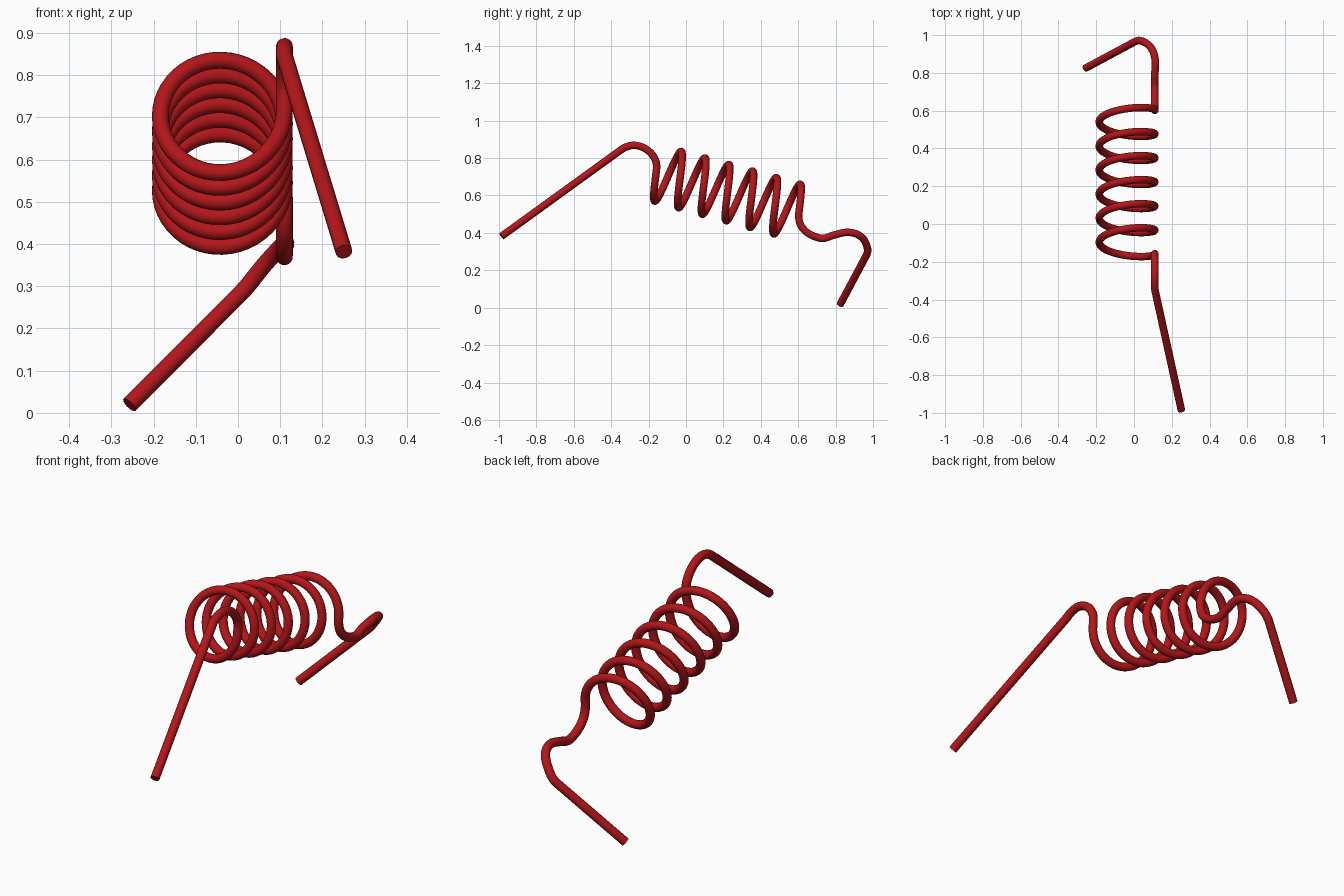
import bpy
from math import sin, cos, tau, radians
from mathutils import Vector
from mathutils.geometry import interpolate_bezier

if "Cube" in bpy.data.objects:
    bpy.data.objects.remove(bpy.data.objects["Cube"])

WIRE = 0.02
R = 0.147
TURNS = 6
START = Vector((-0.037, -0.16, 0.72))       # coil axis start
PITCH = Vector((0, 0.1273, -0.035))         # axis advance per turn
SIDE = Vector((1, 0, 0))
UP = PITCH.normalized().cross(SIDE).normalized()
if UP.z < 0:
    UP = -UP


def coil(u):
    a = tau * u
    return START + PITCH * u + SIDE * (R * cos(a)) - UP * (R * sin(a))


def smooth(points, t_in, t_out, steps=7):
    """Smooth curve through points with given end directions."""
    p = [Vector(q) for q in points]
    t = [(p[min(i + 1, len(p) - 1)] - p[max(i - 1, 0)]).normalized() for i in range(len(p))]
    t[0], t[-1] = t_in.normalized(), t_out.normalized()
    out = []
    for i in range(len(p) - 1):
        d = (p[i + 1] - p[i]).length / 2.9
        seg = interpolate_bezier(p[i], p[i] + t[i] * d, p[i + 1] - t[i + 1] * d, p[i + 1], steps)
        out += seg[:-1]
    return out + [p[-1]]


coil_dir = PITCH - UP * (tau * R)           # wire direction at both coil ends
front_tip = Vector((0.251, -0.986, 0.382))
back_tip = Vector((-0.257, 0.825, 0.019))

# front hook: long straight leg, then arch down into the coil
front = smooth([(0.11, -0.345, 0.846), (0.11, -0.275, 0.868), (0.11, -0.205, 0.842),
                (0.11, -0.162, 0.785), coil(0)],
               Vector((0, 0.83, 0.56)), coil_dir)

# coil
n = TURNS * 48
helix = [coil(i / 48) for i in range(1, n)]

# back hook: dip, arch and turn sideways into the short leg
bend = Vector((0.008, 0.967, 0.285))
back = smooth([coil(TURNS), (0.11, 0.625, 0.423), (0.11, 0.72, 0.371), (0.11, 0.79, 0.388),
               (0.113, 0.86, 0.403), (0.098, 0.92, 0.39), (0.06, 0.96, 0.348), bend],
              coil_dir, back_tip - bend)

path = [front_tip] + front + helix + back + [back_tip]

# sweep the round wire along the path
curve = bpy.data.curves.new("spring_wire", 'CURVE')
curve.dimensions = '3D'
curve.bevel_depth = WIRE
curve.bevel_resolution = 6
curve.use_fill_caps = True
spline = curve.splines.new('POLY')
spline.points.add(len(path) - 1)
for pt, co in zip(spline.points, path):
    pt.co = (*co, 1)
spring = bpy.data.objects.new("spring_wire", curve)
bpy.context.collection.objects.link(spring)
bpy.context.view_layer.objects.active = spring
spring.select_set(True)
bpy.ops.object.convert(target='MESH')
spring = bpy.context.object
bpy.ops.object.shade_smooth_by_angle(angle=radians(40))

# red paint
red = bpy.data.materials.new("red_paint")
red.diffuse_color = (0.45, 0.008, 0.01, 1)
red.use_nodes = True
red.node_tree.nodes["Principled BSDF"].inputs["Base Color"].default_value = red.diffuse_color
spring.data.materials.clear()
spring.data.materials.append(red)
